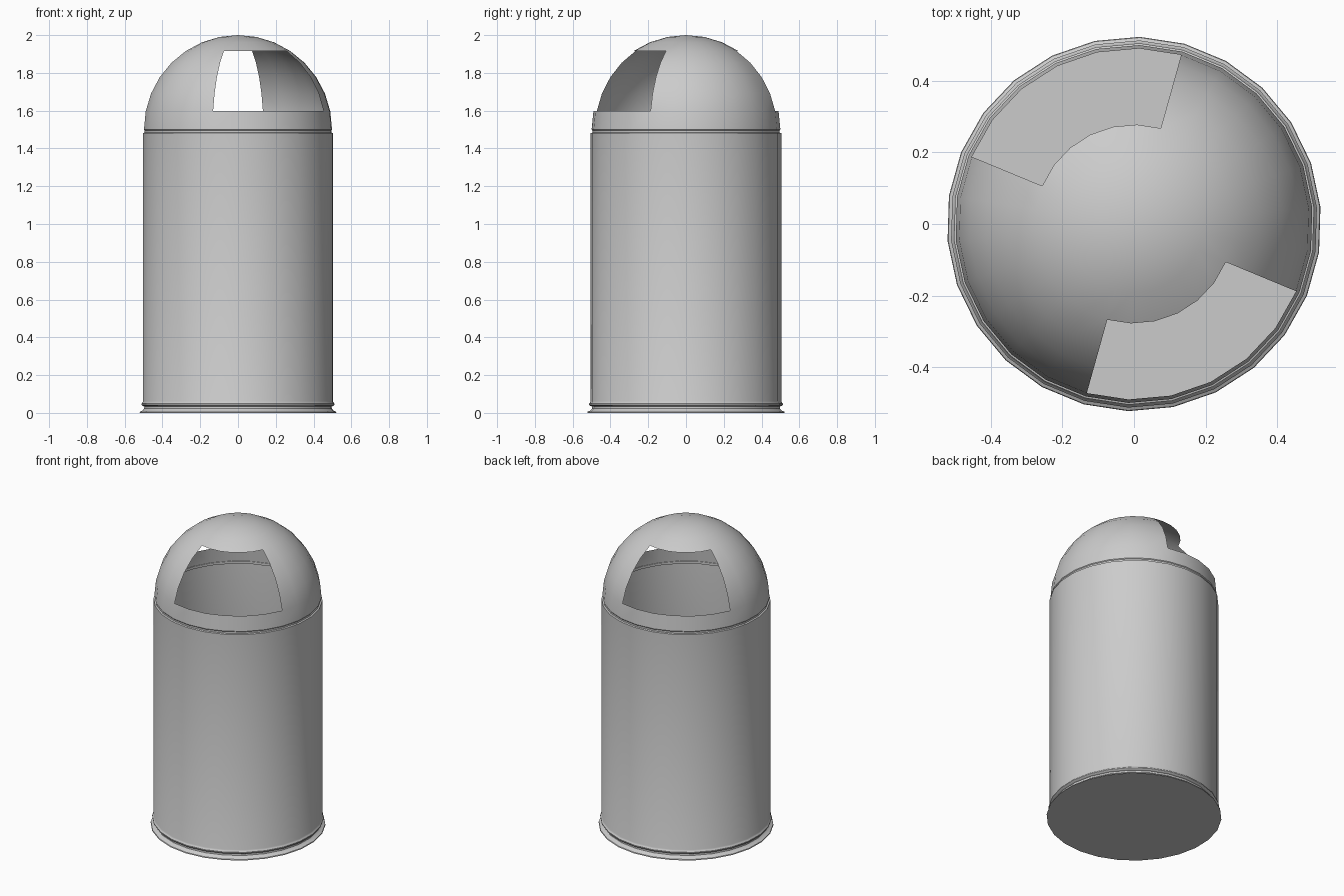
import bpy, bmesh
from math import radians, sin, cos, pi

if "Cube" in bpy.data.objects:
    bpy.data.objects.remove(bpy.data.objects["Cube"])

SIDES = 26
STEP = 2 * pi / SIDES
START = radians(74.4)          # angle of the first vertical opening edge


def lathe(name, profile, skip=lambda row, seg: False, cap_bottom=False, cap_top=False):
    """Revolve an (r, z) profile around z; skip() leaves faces out."""
    bm = bmesh.new()
    rings = []
    for r, z in profile:
        rings.append([bm.verts.new((r * cos(START + i * STEP), r * sin(START + i * STEP), z))
                      for i in range(SIDES)])
    for row in range(len(rings) - 1):
        a, b = rings[row], rings[row + 1]
        for i in range(SIDES):
            j = (i + 1) % SIDES
            if not skip(row, i):
                bm.faces.new((a[i], a[j], b[j], b[i]))
    if cap_bottom:
        bm.faces.new(rings[0][::-1])
    if cap_top:
        tip = bm.verts.new((0, 0, 2.0))
        for i in range(SIDES):
            bm.faces.new((rings[-1][i], rings[-1][(i + 1) % SIDES], tip))
    mesh = bpy.data.meshes.new(name)
    bm.to_mesh(mesh)
    bm.free()
    obj = bpy.data.objects.new(name, mesh)
    bpy.context.collection.objects.link(obj)
    bpy.ops.object.select_all(action='DESELECT')
    obj.select_set(True)
    bpy.context.view_layer.objects.active = obj
    bpy.ops.object.shade_smooth_by_angle(angle=radians(35))
    return obj


# Bin body: foot flange, bead, straight wall and the recessed neck
lathe("bin_body", [
    (0.523, 0.0), (0.521, 0.006), (0.508, 0.012), (0.499, 0.022), (0.498, 0.034),
    (0.508, 0.037), (0.513, 0.043), (0.513, 0.049), (0.508, 0.055), (0.505, 0.062),
    (0.505, 1.481), (0.496, 1.484), (0.496, 1.50),
], cap_bottom=True)

# Dome lid: hemisphere with two opposite six-segment openings
dome = [(0.496, 1.495)]
dome += [(0.5 * cos(radians(11.25 * k)), 1.5 + 0.5 * sin(radians(11.25 * k))) for k in range(8)]
lathe("dome_lid", dome,
      skip=lambda row, seg: 2 <= row <= 5 and seg % (SIDES // 2) < 6,
      cap_top=True)
